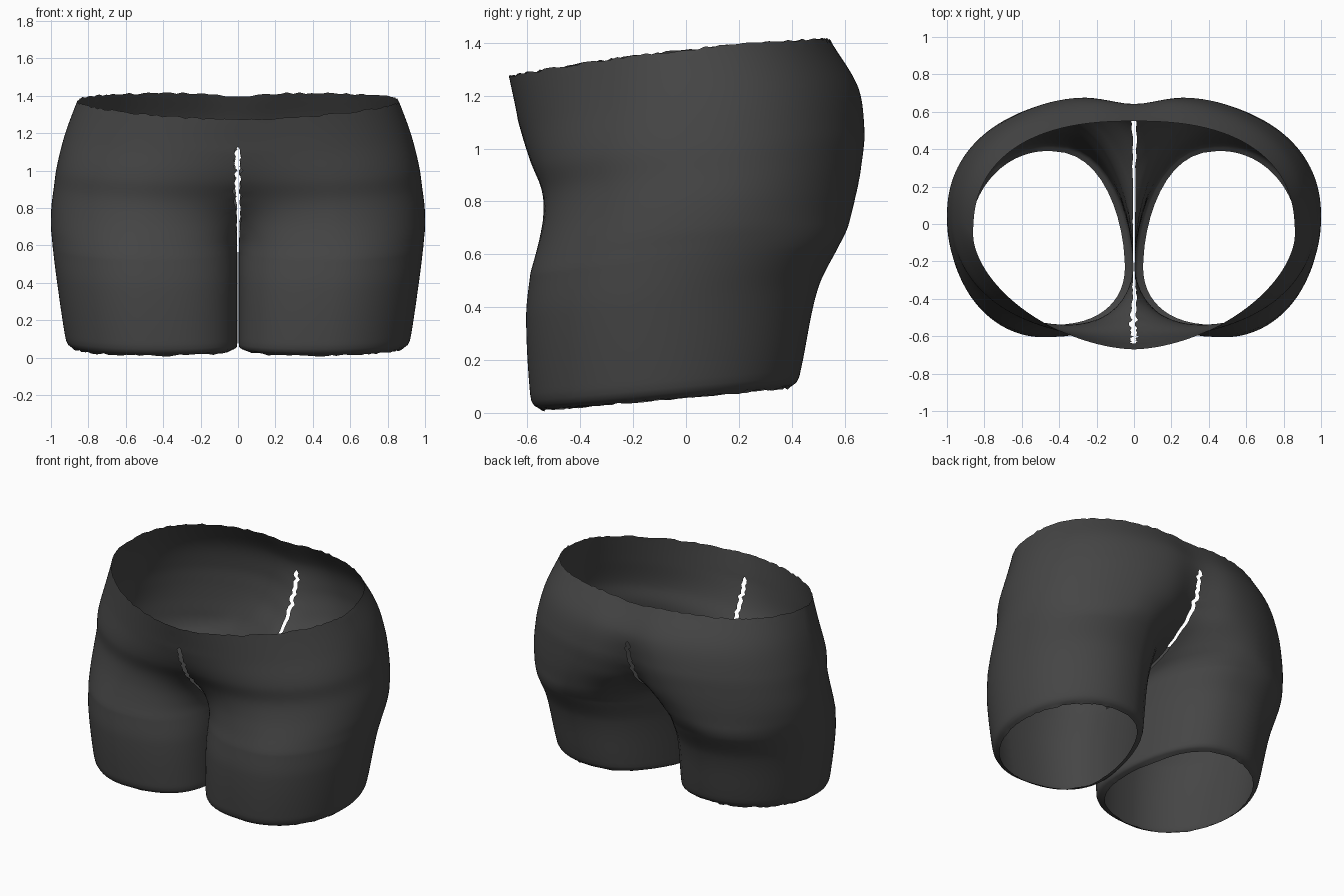
import bpy, bmesh, math, random

random.seed(4)
cube = bpy.data.objects.get("Cube")
if cube:
    bpy.data.objects.remove(cube)

fabric = bpy.data.materials.new("charcoal_fabric")
fabric.use_nodes = True
colour = (0.06, 0.06, 0.06, 1)
fabric.diffuse_color = colour
bsdf = fabric.node_tree.nodes["Principled BSDF"]
bsdf.inputs["Base Color"].default_value = colour
bsdf.inputs["Roughness"].default_value = 0.8

# Levels from hem to waist: (level, half width, leg front y, leg back y, body
#   front y, body back y, front body share, back body share, front curve, back curve)
LEVELS = [
    (0.00, 0.88, -0.54, 0.39, -0.6, 0.6, 0, 0, 0.9, 0.9),
    (0.015, 0.91, -0.575, 0.42, -0.6, 0.6, 0, 0, 0.9, 0.9),
    (0.05, 0.925, -0.59, 0.435, -0.6, 0.6, 0, 0, 0.9, 0.9),
    (0.28, 0.97, -0.605, 0.50, -0.6, 0.63, 0, 0, 0.9, 0.9),
    (0.40, 0.99, -0.59, 0.58, -0.6, 0.65, 0, 0, 0.9, 0.9),
    (0.44, 0.995, -0.58, 0.607, -0.6, 0.66, 0.08, 0.25, 0.9, 0.9),
    (0.48, 1.00, -0.57, 0.63, -0.6, 0.67, 0.24, 0.55, 0.9, 0.9),
    (0.56, 0.998, -0.55, 0.66, -0.59, 0.69, 0.52, 0.82, 0.9, 0.9),
    (0.64, 0.985, -0.535, 0.68, -0.59, 0.70, 0.76, 0.92, 0.89, 0.9),
    (0.73, 0.968, -0.53, 0.69, -0.615, 0.702, 0.91, 0.965, 0.89, 0.9),
    (0.86, 0.925, -0.53, 0.66, -0.635, 0.665, 1, 1, 1.0, 0.88),
    (1.00, 0.86, -0.53, 0.55, -0.67, 0.55, 1, 1, 1.16, 0.82),
]
CROTCH = 0.40
SLIT_FRONT, SLIT_BACK = 0.88, 0.82
OUTER, INNER, ROWS = 80, 4, 64
START, END = -(math.pi - 0.45), math.pi + 0.25     # seam angles on the leg
INSEAM = math.pi + 0.35                            # where the legs touch
FRONT_LOBE, BACK_LOBE = 0.155, 0.86                # where each leg lobe peaks
GAP = 0.004


def slope(i, c):
    lo, hi = LEVELS[max(i - 1, 0)], LEVELS[min(i + 1, len(LEVELS) - 1)]
    return (hi[c] - lo[c]) / (hi[0] - lo[0])


def sample(t):
    """Smoothly interpolate the level table."""
    i = max(k for k in range(len(LEVELS) - 1) if LEVELS[k][0] <= t)
    p, q = LEVELS[i], LEVELS[i + 1]
    h = q[0] - p[0]
    u = (t - p[0]) / h
    out = []
    for c in range(1, len(p)):
        a, b = slope(i, c) * h, slope(i + 1, c) * h
        d = q[c] - p[c]
        out.append(p[c] + u * (a + u * (3 * d - 2 * a - b + u * (a + b - 2 * d))))
    return out


def power(v, e):
    return math.copysign(abs(v) ** e, v)


def leg_angle(s):
    """Angle around the leg for a position on the outer arc."""
    knots = [(0, START), (FRONT_LOBE, -math.pi / 2), (0.5, 0),
             (BACK_LOBE, math.pi / 2), (1, END)]
    for (s0, a0), (s1, a1) in zip(knots, knots[1:]):
        if s <= s1:
            return a0 + (a1 - a0) * (s - s0) / (s1 - s0)


def leg_reach(phi):
    """Sideways reach of the leg outline; its inner side peaks at the inseam."""
    quarter = math.pi / 2
    if abs(phi) <= quarter:
        return math.cos(phi)
    phi %= 2 * math.pi
    span = INSEAM - quarter if phi < INSEAM else 3 * quarter - INSEAM
    return -max(0, math.cos(quarter * (phi - INSEAM) / span)) ** 0.8


def ring(t):
    """Outline of one half: outer arc from front seam to back seam, then inseam."""
    a, lf, lb, bf, bb, wf, wb, ef, eb = sample(t)
    inner = GAP + 0.045 * max(0, 1 - t / 0.02) ** 2    # hem curls inwards
    r = (a - inner) / 2
    lc, bc = (lf + lb) / 2, (bf + bb) / 2

    def leg_point(phi):
        return [inner + r + r * leg_reach(phi), lc + (lb - lf) / 2 * math.sin(phi)]

    pts = []
    for k in range(OUTER + 1):
        s = k / OUTER
        e, w = (ef, wf) if s < 0.5 else (eb, wb)
        phi = math.pi * (s - 0.5)
        bx = a * power(math.cos(phi), e)
        by = bc + (bb - bf) / 2 * power(math.sin(phi), e)
        if s > 0.5:
            by -= 0.2 * (1 - t) * math.exp(-(bx / 0.16) ** 2)   # back cleft
        lx, ly = leg_point(leg_angle(s))
        w = min(1, max(0, w))
        pts.append([lx + w * (bx - lx), ly + w * (by - ly)])
    return pts + [leg_point(END + 0.2 * k / INNER) for k in range(1, INNER)]


levels = sorted({0, 0.008, 0.015, 0.03, CROTCH} | {0.05 + 0.95 * i / ROWS for i in range(ROWS + 1)})
wobble = [random.uniform(-0.012, 0.012) for _ in levels]
bm = bmesh.new()

# Two mirrored halves, joined at the centre above the open seam
for side in (-1, 1):
    grid = []
    for j, t in enumerate(levels):
        row = []
        for k, (x, y) in enumerate(ring(t)):
            seam = k in (0, OUTER)
            x *= side
            if seam and t > CROTCH:
                limit = SLIT_FRONT if k == 0 else SLIT_BACK
                widen = min(1, (t - CROTCH) * 4)
                x = 0 if t > limit else side * (0.004 + 0.011 * widen) + wobble[j] * widen
            low = 0.06 + 0.09 * y
            high = 1.375 + 0.11 * y - 0.06 * y * y
            if y > 0:
                high -= 0.02 * math.exp(-(x / 0.17) ** 2)   # waist dips at the back
            z = low + (high - low) * t
            if t in (0, 1) and not seam:
                z += random.uniform(-0.006, 0.004)   # ragged cut edge
            row.append(bm.verts.new((x, y, max(z, 0))))
        grid.append(row)
    n = OUTER + INNER
    for j in range(len(levels) - 1):
        count = n if levels[j + 1] <= CROTCH else OUTER
        for k in range(count):
            m = (k + 1) % n
            quad = [grid[j][k], grid[j][m], grid[j + 1][m], grid[j + 1][k]]
            bm.faces.new(quad if side > 0 else quad[::-1])

bmesh.ops.remove_doubles(bm, verts=[v for v in bm.verts if abs(v.co.x) < 1e-6], dist=0.0005)
bmesh.ops.delete(bm, geom=[v for v in bm.verts if not v.link_faces], context='VERTS')
mesh = bpy.data.meshes.new("shorts")
bm.to_mesh(mesh)
bm.free()
mesh.materials.append(fabric)
shorts = bpy.data.objects.new("shorts", mesh)
bpy.context.collection.objects.link(shorts)
bpy.context.view_layer.objects.active = shorts
shorts.select_set(True)
bpy.ops.object.shade_smooth_by_angle(angle=math.radians(60))
